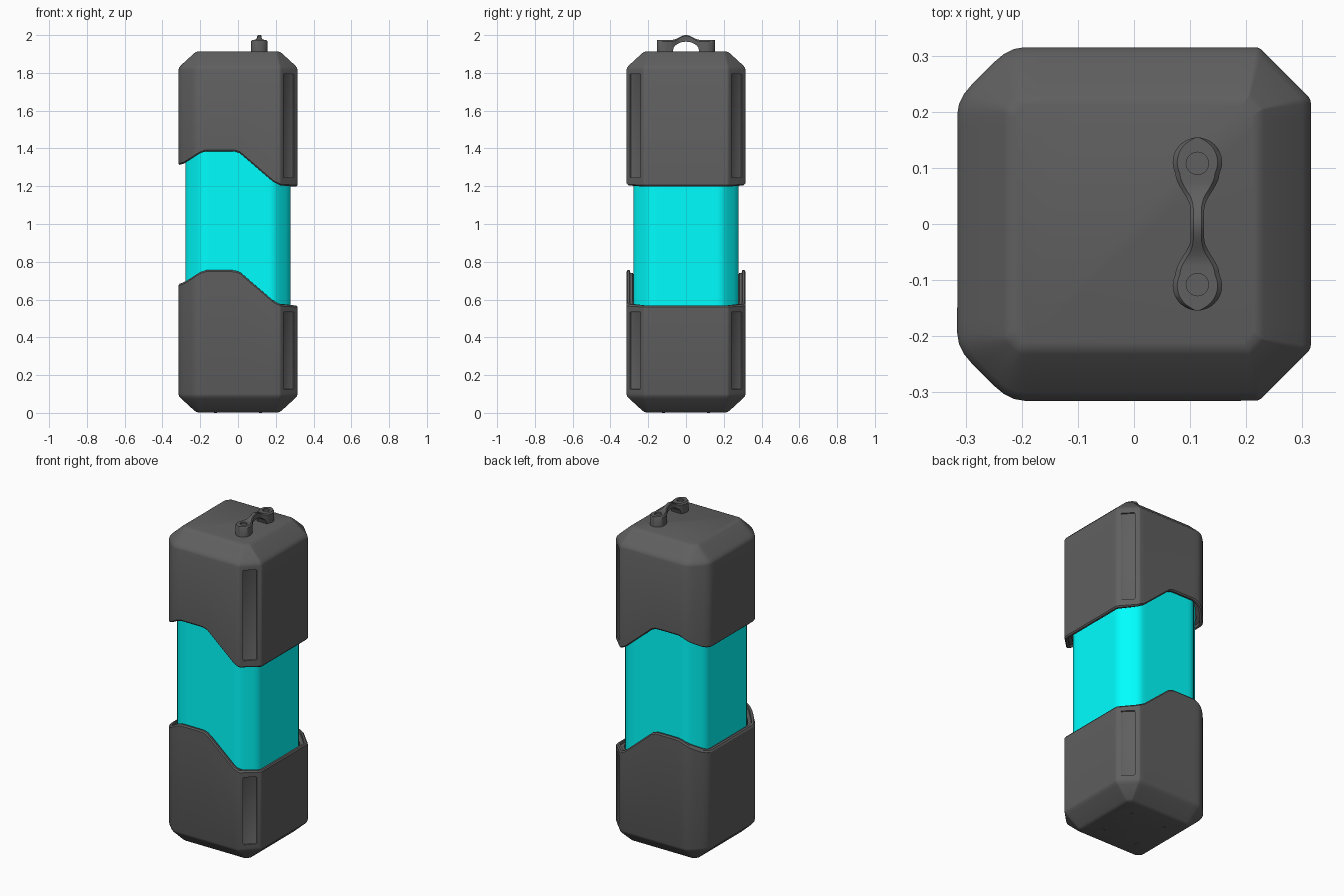
import bpy, bmesh, math
from mathutils import Vector, Matrix

if "Cube" in bpy.data.objects:
    bpy.data.objects.remove(bpy.data.objects["Cube"])


def material(name, rgb):
    mat = bpy.data.materials.new(name)
    mat.diffuse_color = (*rgb, 1)
    mat.use_nodes = True
    mat.node_tree.nodes["Principled BSDF"].inputs["Base Color"].default_value = mat.diffuse_color
    return mat


DARK = material("dark_grey", (.115, .115, .115))
CYAN = material("cyan", (0, 1, 1))


def loft(name, rings, mat):
    """Closed solid through rings of equal point count, with flat end caps."""
    bm = bmesh.new()
    loops = [[bm.verts.new(p) for p in r] for r in rings]
    n = len(loops[0])
    for a, b in zip(loops, loops[1:]):
        for i in range(n):
            j = (i + 1) % n
            bm.faces.new((a[i], a[j], b[j], b[i]))
    bm.faces.new(loops[0])
    bm.faces.new(loops[-1])
    bmesh.ops.recalc_face_normals(bm, faces=bm.faces)
    me = bpy.data.meshes.new(name)
    bm.to_mesh(me)
    bm.free()
    me.materials.append(mat)
    ob = bpy.data.objects.new(name, me)
    bpy.context.collection.objects.link(ob)
    return ob


def activate(ob):
    bpy.ops.object.select_all(action='DESELECT')
    ob.select_set(True)
    bpy.context.view_layer.objects.active = ob


def smooth(ob, angle=30):
    activate(ob)
    bpy.ops.object.shade_smooth_by_angle(angle=math.radians(angle))


def cut(ob, cutter):
    cutter.hide_render = True
    cutter.data.materials.append(DARK)
    mod = ob.modifiers.new("cut", 'BOOLEAN')
    mod.operation = 'DIFFERENCE'
    mod.solver = 'EXACT'
    mod.object = cutter
    activate(ob)
    bpy.ops.object.modifier_apply(modifier=mod.name)
    bpy.data.objects.remove(cutter)


def section(h, c, z, soft_right=.07, soft_left=.3):
    """Square of half-size h, corners chamfered by c with softened chamfer
    ends; z is a number or a function of x."""
    pts, side = [], 16
    for k in range(4):
        rot = Matrix.Rotation(k * math.pi / 2, 2)
        soft = [soft_left if q in (1, 2) else soft_right for q in ((k - 1) % 4, k)]
        s = h - c
        start, end = -s + soft[0] * c, s - soft[1] * c
        for i in range(side):
            pts.append(rot @ Vector((h, start + (end - start) * i / side)))
        a, b = Vector((h, s)), Vector((s, h))
        f = soft[1]
        bend = []
        for i in range(4):
            t = i / 3
            bend.append(Vector((h, end)) * (1 - t) ** 2 + a * 2 * t * (1 - t)
                        + a.lerp(b, f) * t * t)
        pts += [rot @ p for p in bend]
        pts += [rot @ Vector((p.y, p.x)) for p in reversed(bend[1:])]
    return [(p.x, p.y, z(p.x) if callable(z) else z) for p in pts]


# Stepped edge line shared by both shells
EDGE = [(-.32, 1.315), (-.285, 1.325), (-.2, 1.38), (-.17, 1.39), (-.02, 1.39),
        (.01, 1.38), (.19, 1.225), (.23, 1.207), (.32, 1.202)]


def edge(x):
    for (x0, z0), (x1, z1) in zip(EDGE, EDGE[1:]):
        if x <= x1:
            return z0 + (z1 - z0) * (x - x0) / (x1 - x0)
    return EDGE[-1][1]


def shell(name, sign, drop, cap, wall_end, slot):
    """Hollow end shell; sign is the direction from rim to closed end."""
    def rim(d):
        return lambda x: edge(x) - drop + sign * d
    rings = [section(.282, .083, cap, .3), section(.282, .083, rim(.015), .3),
             section(.297, .085, rim(.015)), section(.298, .085, rim(0)),
             section(.309, .09, rim(0)), section(.315, .092, rim(.008))]
    for h, c, dz in [(.315, .092, 0), (.311, .088, .012), (.30, .08, .025),
                     (.232, .026, .087), (.224, .022, .093), (.212, .02, .097)]:
        rings.append(section(h, c, wall_end + sign * dz))
    ob = loft(name, rings, DARK)
    # Recessed slots in the two right-hand corners
    for y in (-1, 1):
        bpy.ops.mesh.primitive_cube_add(size=1, location=(.269, y * .269, sum(slot) / 2),
                                        rotation=(0, 0, y * math.pi / 4))
        box = bpy.context.object
        box.scale = (.017, .08, slot[1] - slot[0])
        bpy.ops.object.transform_apply(location=False, rotation=False, scale=True)
        mod = box.modifiers.new("round", 'BEVEL')
        mod.width = .006
        mod.segments = 2
        bpy.ops.object.modifier_apply(modifier=mod.name)
        cut(ob, box)
    smooth(ob, 28)
    return ob


shell("upper_shell", 1, .005, 1.5, 1.817, (1.245, 1.795))
shell("lower_shell", -1, .634, .45, .1, (.125, .535))

# Coloured inner core
core = loft("inner_core", [section(.278, .083, z, .3) for z in (.455, 1.495)], CYAN)
smooth(core)


# Arched carry loop: two round bosses joined by a thin bridge
def loop_section(y):
    a = abs(y)
    if a >= .09:
        w = max(math.sqrt(max(.044 ** 2 - (a - .11) ** 2, 0)), .006)
    else:
        t = min(max((a - .025) / .065, 0), 1)
        w = .012 + .0272 * t * t * (3 - 2 * t)
    top = 1.975 if a > .075 else 1.975 + .0125 * (1 + math.cos(math.pi * a / .075))
    low = 1.905 if a > .07 else 1.915 + .05 * math.sqrt(1 - (a / .07) ** 2)
    e = min(.008, w * .4)
    outline = [(-w, low), (w, low), (w, top - e), (w - e, top),
               (-w + e, top), (-w, top - e)]
    return [(.113 + x, y, z) for x, z in outline]


boss = [.11 + .044 * math.cos(math.pi * i / 24) for i in range(15)]
half = boss + [.09 - .006 * i for i in range(15)]
loop = loft("carry_loop",
            [loop_section(y) for y in half + [0] + [-v for v in reversed(half)]], DARK)
for y in (-.108, .108):
    bpy.ops.mesh.primitive_cylinder_add(vertices=24, radius=.02, depth=.04,
                                        location=(.113, y, 1.985))
    cut(loop, bpy.context.object)
smooth(loop, 40)

# Small studs under the base
for x in (-.12, .12):
    for y in (-.12, .12):
        bpy.ops.mesh.primitive_cylinder_add(vertices=16, radius=.008, depth=.02,
                                            location=(x, y, .01))
        stud = bpy.context.object
        stud.name = "base_stud"
        stud.data.materials.append(DARK)
        smooth(stud)
